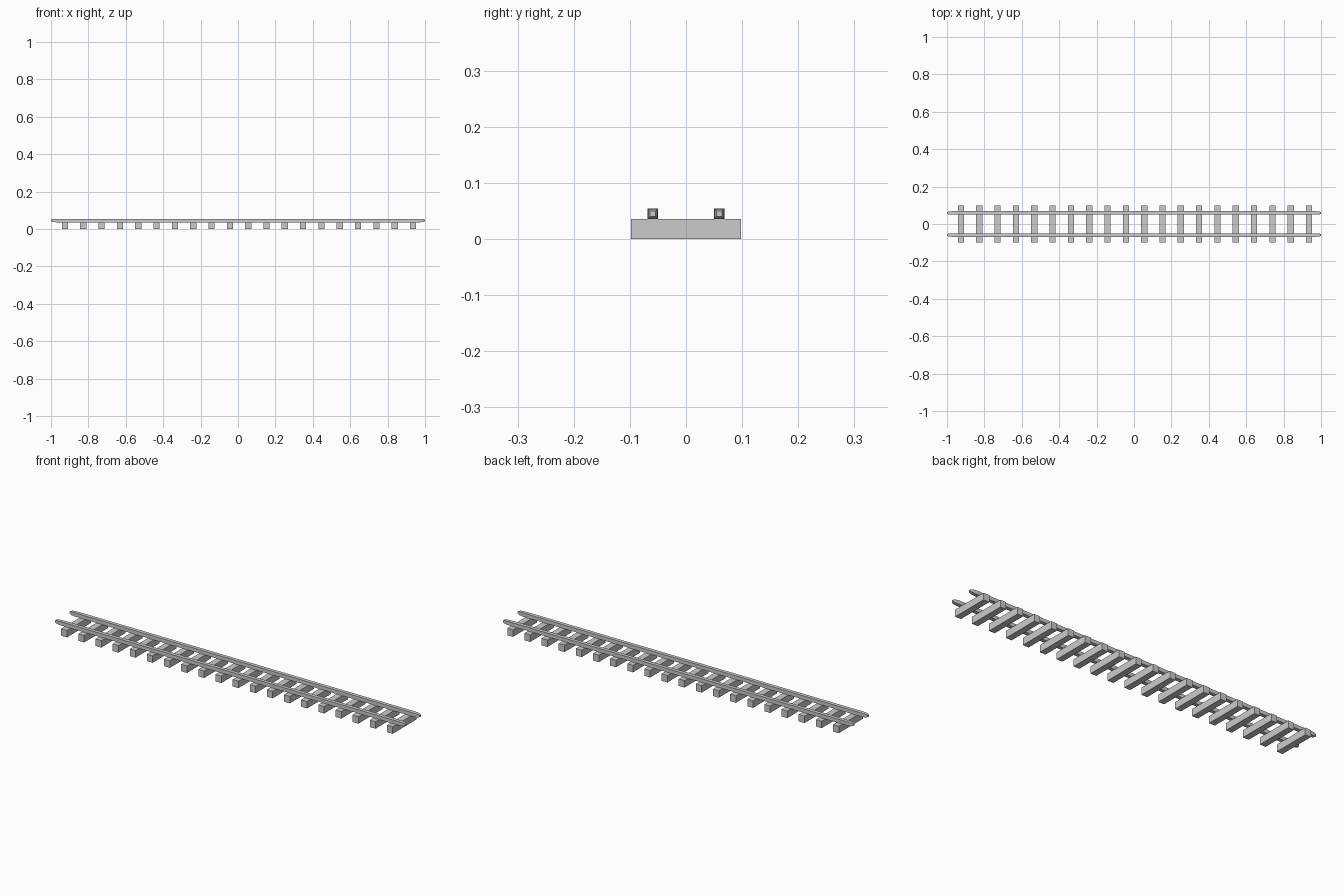
import bpy
import bmesh

cube = bpy.data.objects.get("Cube")
if cube:
    bpy.data.objects.remove(cube, do_unlink=True)

grey = bpy.data.materials.new("plain grey")
grey.use_nodes = True
colour = (0.6, 0.6, 0.6, 1)
grey.diffuse_color = colour
grey.node_tree.nodes["Principled BSDF"].inputs["Base Color"].default_value = colour


def loft(name, sections, centre):
    """Box-like part along x; each section is (x, half width, half height)."""
    bm = bmesh.new()
    rings = []
    for x, w, h in sections:
        corners = ((-w, -h), (w, -h), (w, h), (-w, h))
        rings.append([bm.verts.new((x, y, z)) for y, z in corners])
    for a, b in zip(rings, rings[1:]):
        for i in range(4):
            j = (i + 1) % 4
            bm.faces.new((a[i], a[j], b[j], b[i]))
    bm.faces.new(rings[0])
    bm.faces.new(rings[-1])
    bmesh.ops.recalc_face_normals(bm, faces=bm.faces)
    mesh = bpy.data.meshes.new(name)
    bm.to_mesh(mesh)
    bm.free()
    mesh.materials.append(grey)
    obj = bpy.data.objects.new(name, mesh)
    obj.location = centre
    bpy.context.collection.objects.link(obj)
    return obj


# Two rails with tapered ends
half_end = [(0.97, 0.0095, 0.0095), (0.99, 0.008, 0.008), (1.0, 0.005, 0.005)]
rail = [(-x, w, h) for x, w, h in reversed(half_end)] + half_end
for side, y in (("right", -0.059), ("left", 0.059)):
    loft("rail_" + side, rail, (0, y, 0.0455))

# Evenly spaced sleepers
count = 20
first, last = -0.925, 0.936
sleeper = [(-0.0165, 0.098, 0.018), (0.0165, 0.098, 0.018)]
for i in range(count):
    x = first + (last - first) * i / (count - 1)
    loft(f"sleeper_{i + 1}", sleeper, (x, 0, 0.018))
